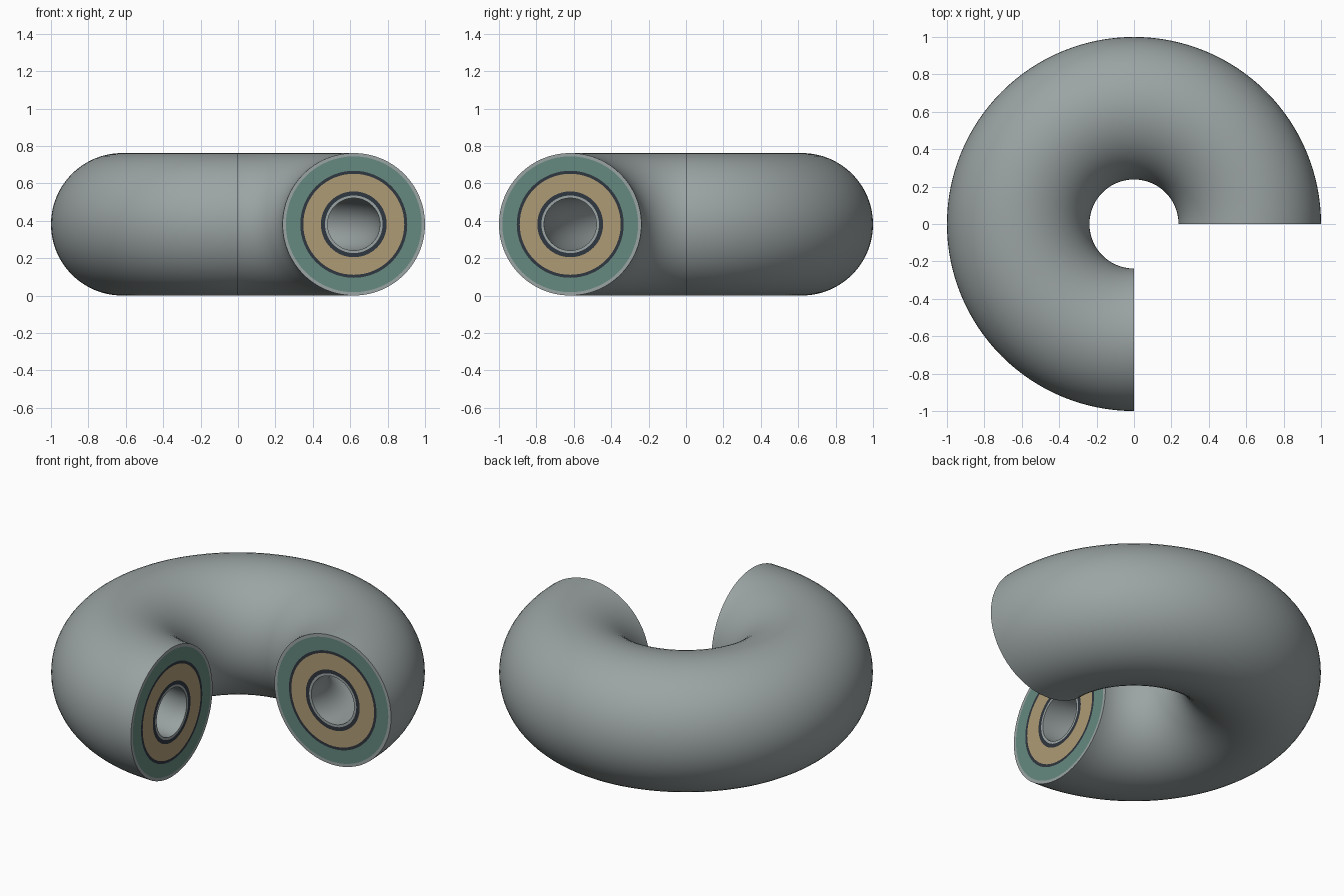
import bpy, bmesh, math
from mathutils import Matrix, Vector

cube = bpy.data.objects.get("Cube")
if cube:
    bpy.data.objects.remove(cube, do_unlink=True)

BEND = 0.619      # radius of the pipe's centre line
PIPE = 0.381      # outer radius of the pipe
SWEEP = math.radians(270)
SIDES, STEPS = 64, 96


def material(name, rgb):
    mat = bpy.data.materials.new(name)
    mat.use_nodes = True
    mat.diffuse_color = (*rgb, 1)
    bsdf = mat.node_tree.nodes["Principled BSDF"]
    bsdf.inputs["Base Color"].default_value = (*rgb, 1)
    bsdf.inputs["Roughness"].default_value = 0.5
    return mat


steel = material("steel grey", (0.33, 0.37, 0.37))
teal = material("teal", (0.13, 0.25, 0.215))
tan = material("tan", (0.43, 0.33, 0.18))
dark = material("dark slate", (0.03, 0.038, 0.05))


def curved_layer(name, outer, inner, mat):
    """Ring section swept three quarters of a turn, with flat open ends."""
    bm = bmesh.new()
    loops = []
    for radius in (outer, inner):
        loops.append([bm.verts.new((BEND + radius * math.cos(a), 0, PIPE + radius * math.sin(a)))
                      for a in (math.tau * i / SIDES for i in range(SIDES))])
    big, small = loops
    ring = [bm.faces.new((big[i - 1], big[i], small[i], small[i - 1])) for i in range(SIDES)]
    # keep the start cap, then sweep a copy of the section
    start = bmesh.ops.duplicate(bm, geom=ring)["geom"]
    swept = [g for g in start if isinstance(g, bmesh.types.BMFace)]
    bmesh.ops.spin(bm, geom=swept, cent=(0, 0, 0), axis=(0, 0, 1),
                   angle=SWEEP, steps=STEPS, use_duplicate=False)
    bmesh.ops.remove_doubles(bm, verts=bm.verts, dist=1e-5)
    bmesh.ops.recalc_face_normals(bm, faces=bm.faces)
    mesh = bpy.data.meshes.new(name)
    bm.to_mesh(mesh)
    bm.free()
    mesh.materials.append(mat)
    obj = bpy.data.objects.new(name, mesh)
    bpy.context.collection.objects.link(obj)
    bpy.ops.object.select_all(action="DESELECT")
    obj.select_set(True)
    bpy.context.view_layer.objects.active = obj
    bpy.ops.object.shade_smooth_by_angle(angle=math.radians(40))


# Concentric layers, from the outside in
layers = [
    ("outer_jacket", PIPE, steel),
    ("outer_insulation", 0.363, teal),
    ("outer_barrier", 0.286, dark),
    ("inner_insulation", 0.270, tan),
    ("inner_barrier", 0.176, dark),
    ("bore_liner", 0.154, steel),
]
edges = [r for _, r, _ in layers] + [0.140]
for (name, outer, mat), inner in zip(layers, edges[1:]):
    curved_layer(name, outer, inner, mat)
